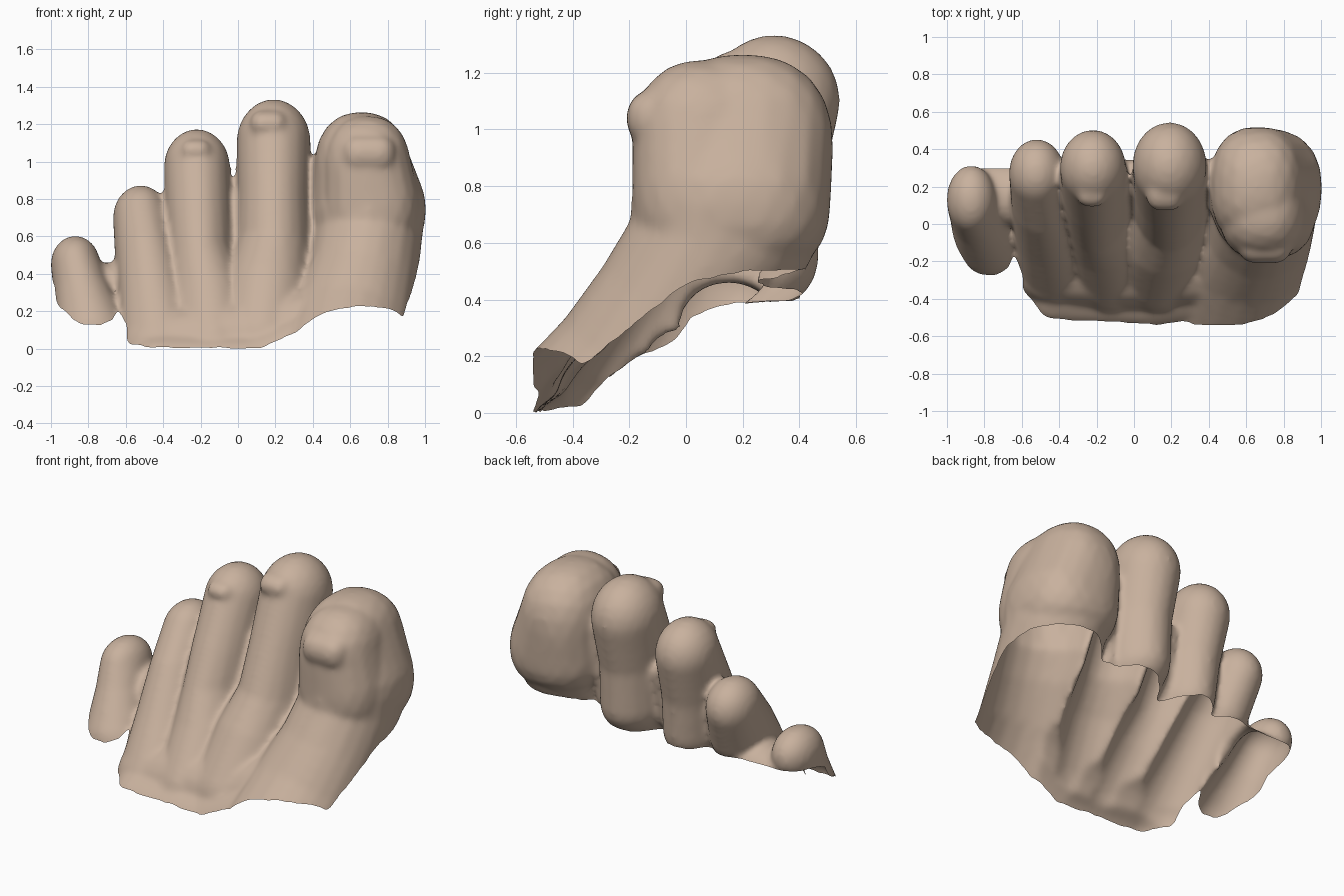
import bpy, bmesh
from mathutils import Vector

cube = bpy.data.objects.get("Cube")
if cube:
    bpy.data.objects.remove(cube, do_unlink=True)

skin = bpy.data.materials.new("skin_tan")
skin.use_nodes = True
colour = (0.58, 0.44, 0.34, 1)
skin.diffuse_color = colour
skin.node_tree.nodes["Principled BSDF"].inputs["Base Color"].default_value = colour


def chain(bm, stations, power=2, steps=10):
    """Sweep overlapping ellipsoids (x, y, z, rx, ry, rz); higher power is boxier."""
    for a, b in zip(stations, stations[1:]):
        for i in range(steps + 1):
            t = i / steps
            x, y, z, rx, ry, rz = [p + (q - p) * t for p, q in zip(a, b)]
            for v in bmesh.ops.create_icosphere(bm, subdivisions=3, radius=1)["verts"]:
                c = v.co / sum(abs(k) ** power for k in v.co) ** (1 / power)
                v.co = (x + c.x * rx, y + c.y * ry, z + c.z * rz)


def lerp_table(table, v):
    for (a, fa), (b, fb) in zip(table, table[1:]):
        if v <= b:
            return fa + (fb - fa) * max(0, (v - a) / (b - a))
    return table[-1][1]


big_toe = [(.55, -.45, -.12, .35, .3, .3), (.6, -.2, .14, .33, .3, .3),
           (.66, -.04, .36, .3, .3, .3), (.7, .13, .62, .29, .33, .26),
           (.7, .15, .74, .3, .345, .26)]
big_toe_back = [(.7, .19, .74, .305, .32, .27), (.66, .2, .93, .255, .32, .335)]
big_toe_front = [(.71, .06, .76, .26, .25, .27), (.69, .06, .93, .235, .25, .315)]
second_toe = [(.13, -.235, .045, .24, .24, .24), (.16, -.09, .325, .22, .22, .22),
              (.19, .15, .54, .21, .32, .22), (.19, .21, .8, .195, .27, .2),
              (.19, .31, 1.1, .2, .235, .235)]
third_toe = [(-.13, -.25, 0, .22, .23, .23), (-.16, -.08, .26, .2, .22, .22),
             (-.2, .12, .47, .185, .3, .22), (-.21, .19, .7, .18, .25, .2),
             (-.22, .3, .97, .178, .205, .205)]
fourth_toe = [(-.41, -.23, -.02, .22, .22, .22), (-.45, -.05, .24, .19, .22, .2),
              (-.49, .14, .5, .17, .23, .2), (-.52, .27, .7, .15, .185, .175)]
little_toe = [(-.7, -.1, -.02, .19, .2, .18), (-.78, -.08, .1, .19, .2, .17),
              (-.835, .05, .3, .15, .19, .17), (-.87, .13, .45, .133, .185, .155)]
little_web = [(-.6, .15, .33, .1, .17, .14), (-.8, .16, .31, .1, .17, .14)]
foot_front = [(-.42, -.31, -.17, .2, .27, .27), (.1, -.33, -.17, .27, .27, .27),
              (.56, -.26, .02, .27, .28, .28)]
instep = [(-.45, -.2, -.03, .2, .24, .24), (-.1, -.22, .02, .2, .24, .24),
          (.2, -.22, .04, .2, .24, .24), (.5, -.18, .12, .2, .26, .26)]
toe_webs = [(-.5, -.06, .07, .2, .22, .22), (-.3, -.08, .1, .2, .24, .24),
            (.2, -.08, .15, .2, .24, .24), (.5, -.05, .2, .2, .25, .25)]
middle_fold = [(-.02, .15, .5, .06, .14, .12), (-.02, .25, .78, .05, .1, .08)]
inner_fold = [(.4, .15, .5, .06, .14, .12), (.405, .27, .95, .04, .08, .08)]
big_nail = [(.65, -.08, 1.04, .1, .13, .105), (.75, -.08, 1.04, .1, .13, .105)]
second_nail = [(.13, .17, 1.2, .07, .1, .075), (.2, .17, 1.2, .07, .1, .075)]
third_nail = [(-.25, .17, 1.06, .06, .08, .06), (-.2, .17, 1.06, .06, .08, .06)]

# Rough parts, merged and softened into one skin
bm = bmesh.new()
for part in (big_toe, second_toe, third_toe, fourth_toe, little_toe, little_web,
             foot_front, instep, toe_webs, middle_fold, inner_fold,
             second_nail, third_nail):
    chain(bm, part)
for part in (big_toe_back, big_toe_front, big_nail):
    chain(bm, part, power=2.4)
mesh = bpy.data.meshes.new("toes")
bm.to_mesh(mesh)
bm.free()
toes = bpy.data.objects.new("toes", mesh)
bpy.context.collection.objects.link(toes)
remesh = toes.modifiers.new("merge", "REMESH")
remesh.mode = "VOXEL"
remesh.voxel_size = 0.016
soften = toes.modifiers.new("soften", "SMOOTH")
soften.factor = 0.5
soften.iterations = 12
merged = bpy.data.meshes.new_from_object(
    toes.evaluated_get(bpy.context.evaluated_depsgraph_get()))
toes.modifiers.clear()
toes.data = merged

# Open the underside along a rim that climbs towards the back and the big toe
LOW_RIM = [(-.55, 0), (-.36, .03), (-.28, .12), (-.17, .2), (-.04, .25), (.02, .34),
           (.12, .38), (.5, .41)]
HIGH_RIM = [(-.55, .23), (-.45, .22), (-.36, .17), (-.2, .3), (0, .46), (.2, .5),
            (.5, .51)]


def below_rim(p):
    t = min(1, max(0, (p.x - .12) / .5))
    rim = lerp_table(LOW_RIM, p.y) * (1 - t) + lerp_table(HIGH_RIM, p.y) * t
    return p.z < rim or p.y < -.54


bm = bmesh.new()
bm.from_mesh(merged)
bmesh.ops.delete(bm, geom=[f for f in bm.faces if below_rim(f.calc_center_median())],
                 context="FACES")

# Keep only the largest connected piece
left, pieces = set(bm.faces), []
while left:
    stack, piece = [left.pop()], []
    while stack:
        f = stack.pop()
        piece.append(f)
        for e in f.edges:
            for g in e.link_faces:
                if g in left:
                    left.remove(g)
                    stack.append(g)
    pieces.append(piece)
pieces.sort(key=len)
bmesh.ops.delete(bm, geom=[f for p in pieces[:-1] for f in p], context="FACES")

# Even out the rim
for _ in range(4):
    moved = {}
    for v in bm.verts:
        if v.is_boundary:
            near = [e.other_vert(v).co for e in v.link_edges if e.is_boundary]
            moved[v] = v.co * .5 + sum(near, Vector()) / len(near) * .5
    for v, co in moved.items():
        v.co = co

for f in bm.faces:
    f.smooth = True
bm.to_mesh(merged)
bm.free()
merged.materials.clear()
merged.materials.append(skin)
